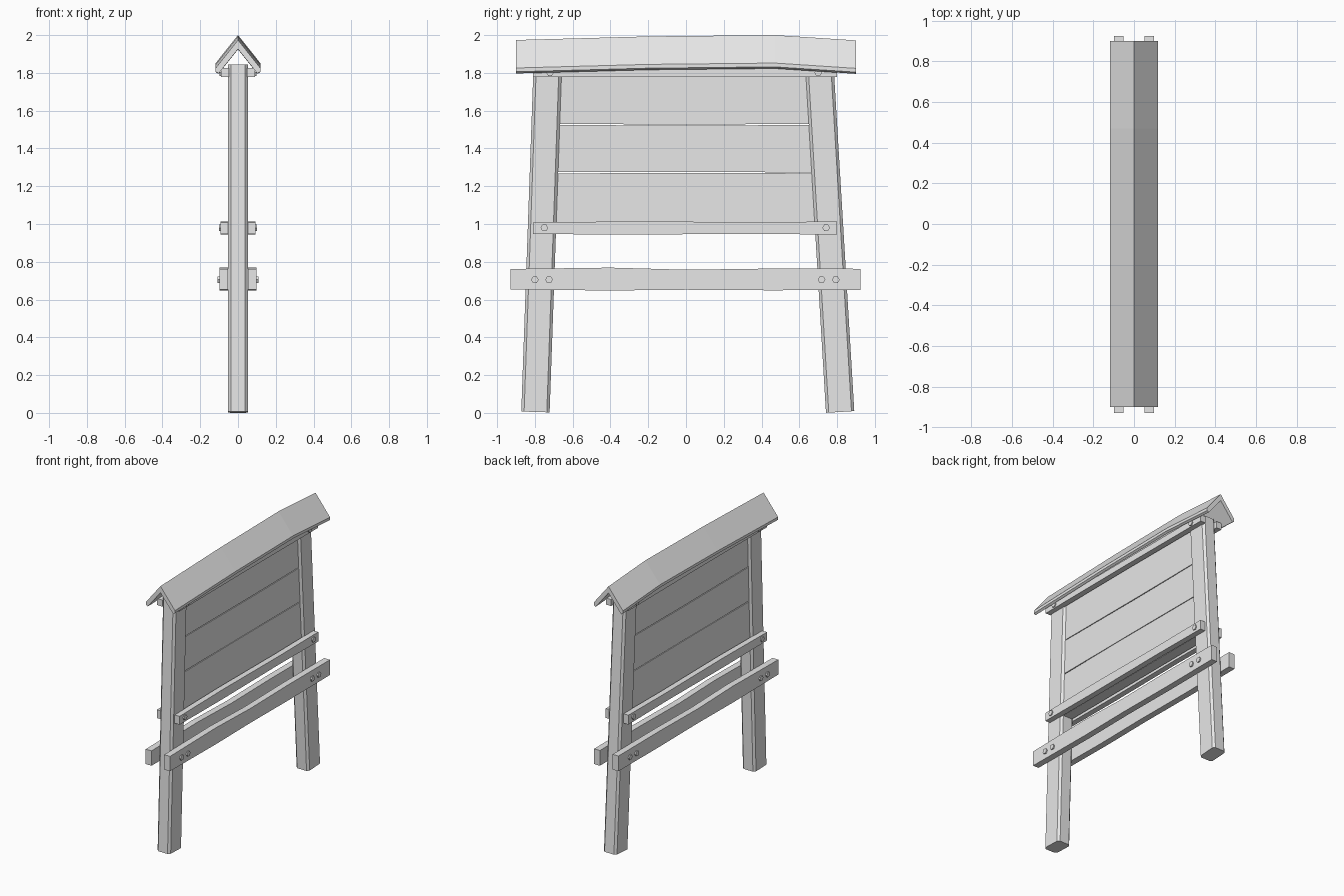
import bpy, bmesh, math
from mathutils import Matrix

cube = bpy.data.objects.get("Cube")
if cube:
    bpy.data.objects.remove(cube, do_unlink=True)

mat = bpy.data.materials.new("plain grey wood")
mat.use_nodes = True
GREY = (0.8, 0.8, 0.8, 1)
mat.diffuse_color = GREY
mat.node_tree.nodes["Principled BSDF"].inputs["Base Color"].default_value = GREY


def finish(name, bm):
    bmesh.ops.recalc_face_normals(bm, faces=bm.faces)
    mesh = bpy.data.meshes.new(name)
    bm.to_mesh(mesh)
    bm.free()
    mesh.materials.append(mat)
    obj = bpy.data.objects.new(name, mesh)
    bpy.context.collection.objects.link(obj)
    return obj


def loft(name, rings):
    """Skin a row of equal-sized rings and cap both ends."""
    bm = bmesh.new()
    loops = [[bm.verts.new(p) for p in ring] for ring in rings]
    n = len(loops[0])
    for a, b in zip(loops, loops[1:]):
        for i in range(n):
            j = (i + 1) % n
            bm.faces.new((a[i], a[j], b[j], b[i]))
    bm.faces.new(loops[0])
    bm.faces.new(loops[-1])
    return finish(name, bm)


def plank(name, x0, x1, stations):
    """Hand-cut board along y; each station is (y, bottom, top)."""
    return loft(name, [[(x0, y, b), (x1, y, b), (x1, y, t), (x0, y, t)]
                       for y, b, t in stations])


def bolt(name, side, x, y, z):
    """Hexagonal bolt head facing along x."""
    bm = bmesh.new()
    place = Matrix.Translation((side * x, y, z)) @ Matrix.Rotation(math.pi / 2, 4, 'Y')
    bmesh.ops.create_cone(bm, cap_ends=True, segments=6, radius1=0.02,
                          radius2=0.02, depth=0.024, matrix=place)
    finish(name, bm)


# Leaning posts with chamfered long edges
HALF, DEPTH, CUT = 0.053, 0.075, 0.015
OUTLINE = [(-HALF + CUT, -DEPTH), (HALF - CUT, -DEPTH), (HALF, -DEPTH + CUT),
           (HALF, DEPTH - CUT), (HALF - CUT, DEPTH), (-HALF + CUT, DEPTH),
           (-HALF, DEPTH - CUT), (-HALF, -DEPTH + CUT)]
for name, foot, head, tilt in (("front_post", -0.797, -0.732, -0.03),
                               ("back_post", 0.816, 0.706, 0.06)):
    loft(name, [[(x, foot + y, 0.005 + tilt * y) for x, y in OUTLINE],
                [(x, head + y, 1.845) for x, y in OUTLINE]])

# Panel of three wide boards
for name, stations in (
        ("lower_board", [(-0.71, 0.955, 1.267), (-0.1, 0.955, 1.271), (0.71, 0.955, 1.268)]),
        ("middle_board", [(-0.70, 1.274, 1.524), (0.12, 1.275, 1.521), (0.70, 1.273, 1.525)]),
        ("upper_board", [(-0.69, 1.529, 1.83), (0.1, 1.527, 1.83), (0.69, 1.530, 1.83)])):
    plank(name, -0.038, 0.038, stations)

# Rails and bolts on both faces
for label, side in (("left", 1), ("right", -1)):
    plank(label + "_top_rail", side * 0.048, side * 0.09,
          [(-0.81, 1.777, 1.825), (0, 1.78, 1.825), (0.8, 1.777, 1.825)])
    plank(label + "_panel_rail", side * 0.05, side * 0.092,
          [(-0.81, 0.947, 1.008), (-0.3, 0.944, 1.014), (0.35, 0.948, 1.01),
           (0.8, 0.944, 1.013)])
    plank(label + "_low_rail", side * 0.052, side * 0.099,
          [(-0.93, 0.653, 0.762), (-0.4, 0.648, 0.769), (0, 0.652, 0.758),
           (0.45, 0.649, 0.764), (0.925, 0.651, 0.763)])
    for y in (-0.72, 0.7):
        bolt(label + "_top_bolt", side, 0.086, y, 1.802)
    for y in (-0.75, 0.742):
        bolt(label + "_panel_bolt", side, 0.088, y, 0.98)
    for y in (-0.8, -0.725, 0.718, 0.793):
        bolt(label + "_low_bolt", side, 0.096, y, 0.705)

# Folded roof with a gently sagging ridge
HALF_ROOF = [(0.118, 1.852), (0.118, 1.832), (0.103, 1.823)]
SECTION = ([(0, 2.0)] + HALF_ROOF + [(0, 1.952)]
           + [(-x, z) for x, z in reversed(HALF_ROOF)])
loft("roof", [[(x, y, z + drop) for x, z in SECTION]
              for y, drop in ((-0.9, -0.026), (-0.2, -0.007), (0.47, 0), (0.9, -0.028))])
